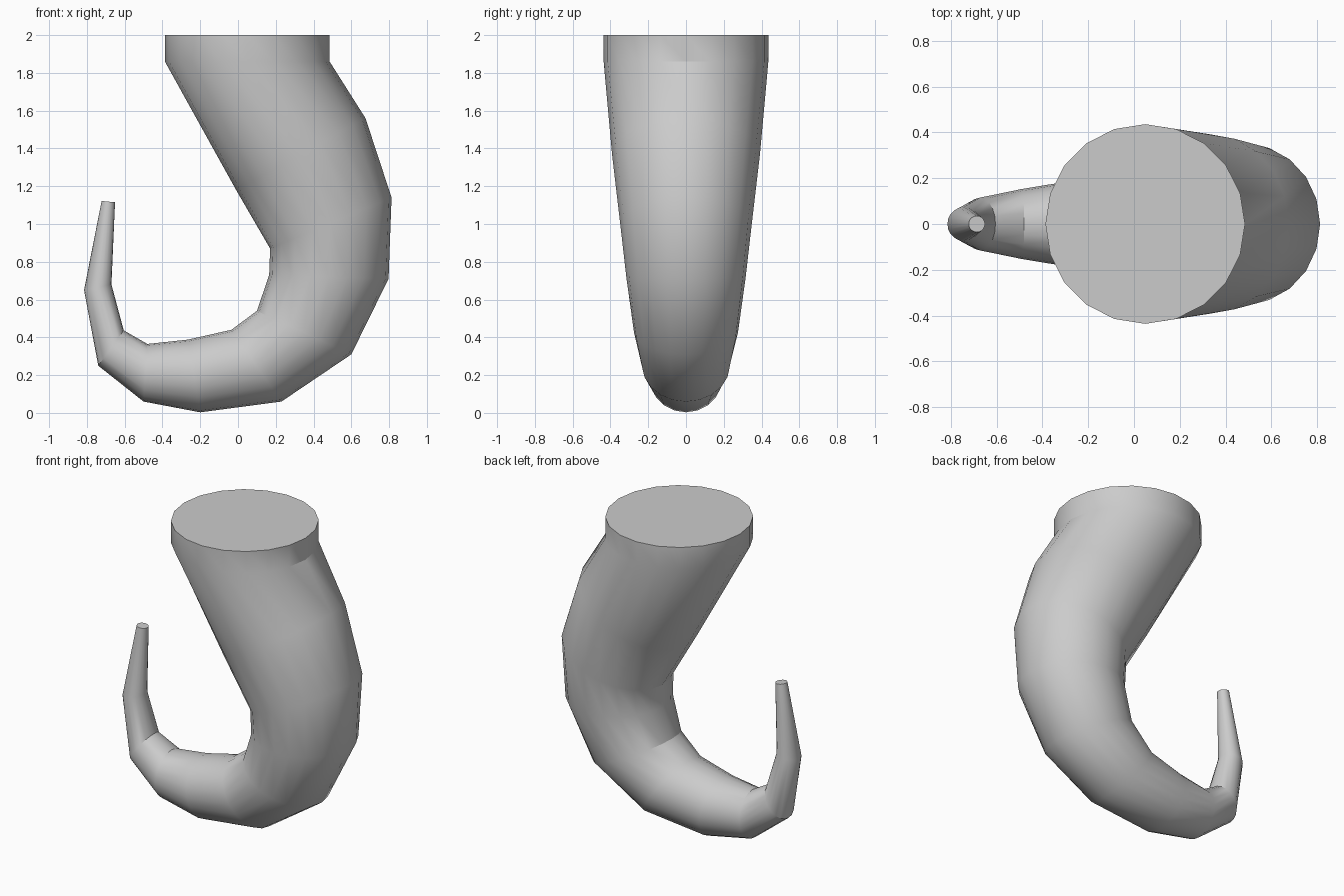
import bpy, bmesh, math
from mathutils import Vector

if "Cube" in bpy.data.objects:
    bpy.data.objects.remove(bpy.data.objects["Cube"])

SIDES = 20

# Cross-sections: outer (x, z) and inner (x, z) ends of each ring's diameter
RINGS = [
    (0.485, 2.00, -0.387, 2.00),
    (0.485, 1.86, -0.387, 1.86),
    (0.675, 1.56, -0.01, 1.18),
    (0.813, 1.14, 0.17, 0.87),
    (0.797, 0.71, 0.165, 0.73),
    (0.60, 0.31, 0.10, 0.54),
    (0.23, 0.06, -0.035, 0.44),
    (-0.20, 0.003, -0.265, 0.388),
    (-0.50, 0.06, -0.48, 0.365),
    (-0.74, 0.25, -0.605, 0.437),
    (-0.815, 0.65, -0.67, 0.68),
    (-0.722, 1.122, -0.651, 1.115),
]

# Curved horn: circular rings lofted along the hook
bm = bmesh.new()
loops = []
for ox, oz, ix, iz in RINGS:
    outer, inner = Vector((ox, 0, oz)), Vector((ix, 0, iz))
    centre, arm = (outer + inner) / 2, (outer - inner) / 2
    side = Vector((0, arm.length, 0))
    loops.append([bm.verts.new(centre + arm * math.cos(a) + side * math.sin(a))
                  for a in (2 * math.pi * i / SIDES for i in range(SIDES))])
for a, b in zip(loops, loops[1:]):
    for i in range(SIDES):
        j = (i + 1) % SIDES
        bm.faces.new((a[i], b[i], b[j], a[j]))

# Flat root and tip caps
bm.faces.new(loops[0])
bm.faces.new(loops[-1][::-1])
bmesh.ops.recalc_face_normals(bm, faces=bm.faces)

mesh = bpy.data.meshes.new("curved_horn")
bm.to_mesh(mesh)
bm.free()
horn = bpy.data.objects.new("curved_horn", mesh)
bpy.context.collection.objects.link(horn)
bpy.context.view_layer.objects.active = horn
horn.select_set(True)
bpy.ops.object.shade_smooth_by_angle(angle=math.radians(30))
